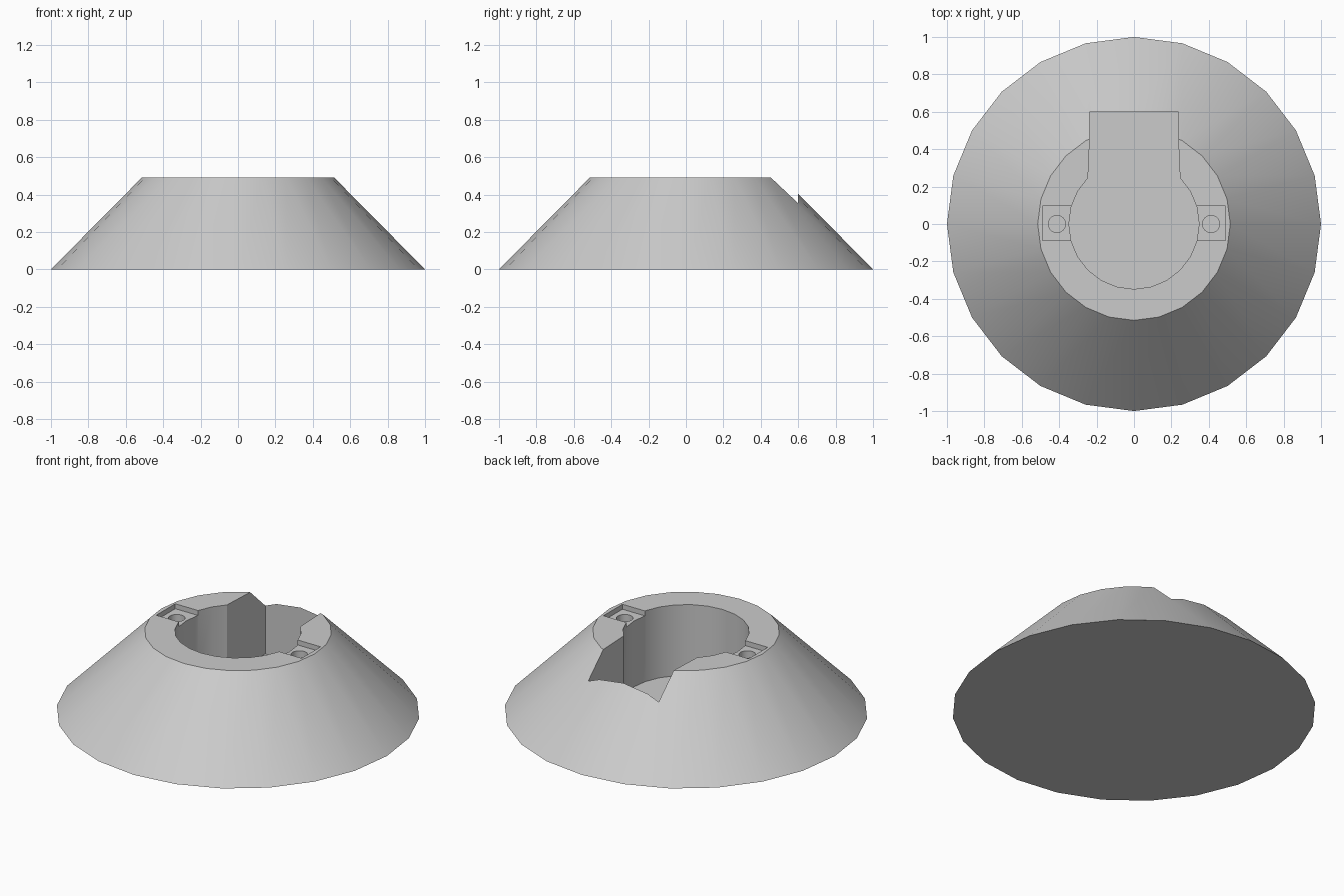
import bpy, bmesh, math

if "Cube" in bpy.data.objects:
    bpy.data.objects.remove(bpy.data.objects["Cube"])

SIDES = 24
HEIGHT = 0.49
FLOOR = 0.06

grey = bpy.data.materials.new("plain grey")
grey.diffuse_color = (0.6, 0.6, 0.6, 1)
grey.use_nodes = True
grey.node_tree.nodes["Principled BSDF"].inputs["Base Color"].default_value = grey.diffuse_color


def ring(radius, sides, cx=0.0):
    return [(cx + radius * math.cos(2 * math.pi * i / sides),
             radius * math.sin(2 * math.pi * i / sides)) for i in range(sides)]


def prism(name, lower, upper, z0, z1):
    """Closed solid between two matching outlines."""
    bm = bmesh.new()
    a = [bm.verts.new((x, y, z0)) for x, y in lower]
    b = [bm.verts.new((x, y, z1)) for x, y in upper]
    n = len(a)
    bm.faces.new(a[::-1])
    bm.faces.new(b)
    for i in range(n):
        j = (i + 1) % n
        bm.faces.new((a[i], a[j], b[j], b[i]))
    bmesh.ops.recalc_face_normals(bm, faces=bm.faces)
    mesh = bpy.data.meshes.new(name)
    bm.to_mesh(mesh)
    bm.free()
    mesh.materials.append(grey)
    obj = bpy.data.objects.new(name, mesh)
    bpy.context.collection.objects.link(obj)
    return obj


# Conical base
base = prism("conical_base", ring(1.0, SIDES), ring(0.515, SIDES), 0, HEIGHT)

# Round pocket joined with a slot towards the back
circle = ring(0.348, SIDES)
outline = [circle[i % SIDES] for i in range(9, 28)]   # 135 deg round to 45 deg
outline += [(0.237, 0.45), (0.237, 0.6), (-0.237, 0.6), (-0.237, 0.45)]
cutters = [prism("pocket_cutter", outline, outline, FLOOR, 0.7)]

# Screw recesses and screw holes on both sides
for s in (-1, 1):
    x0, x1 = sorted((s * 0.3, s * 0.488))
    rect = [(x0, -0.087), (x1, -0.087), (x1, 0.095), (x0, 0.095)]
    cutters.append(prism("recess_cutter", rect, rect, HEIGHT - 0.03, 0.7))
    hole = ring(0.046, SIDES, s * 0.412)
    cutters.append(prism("screw_hole_cutter", hole, hole, 0.2, 0.7))

# Cut everything out of the base
bpy.context.view_layer.objects.active = base
for c in cutters:
    mod = base.modifiers.new("cut", 'BOOLEAN')
    mod.operation = 'DIFFERENCE'
    mod.solver = 'EXACT'
    mod.object = c
    bpy.ops.object.modifier_apply(modifier=mod.name)
for c in cutters:
    bpy.data.objects.remove(c, do_unlink=True)

# Smooth curved walls, keep the rims sharp
base.select_set(True)
bpy.ops.object.shade_smooth_by_angle(angle=math.radians(30))
